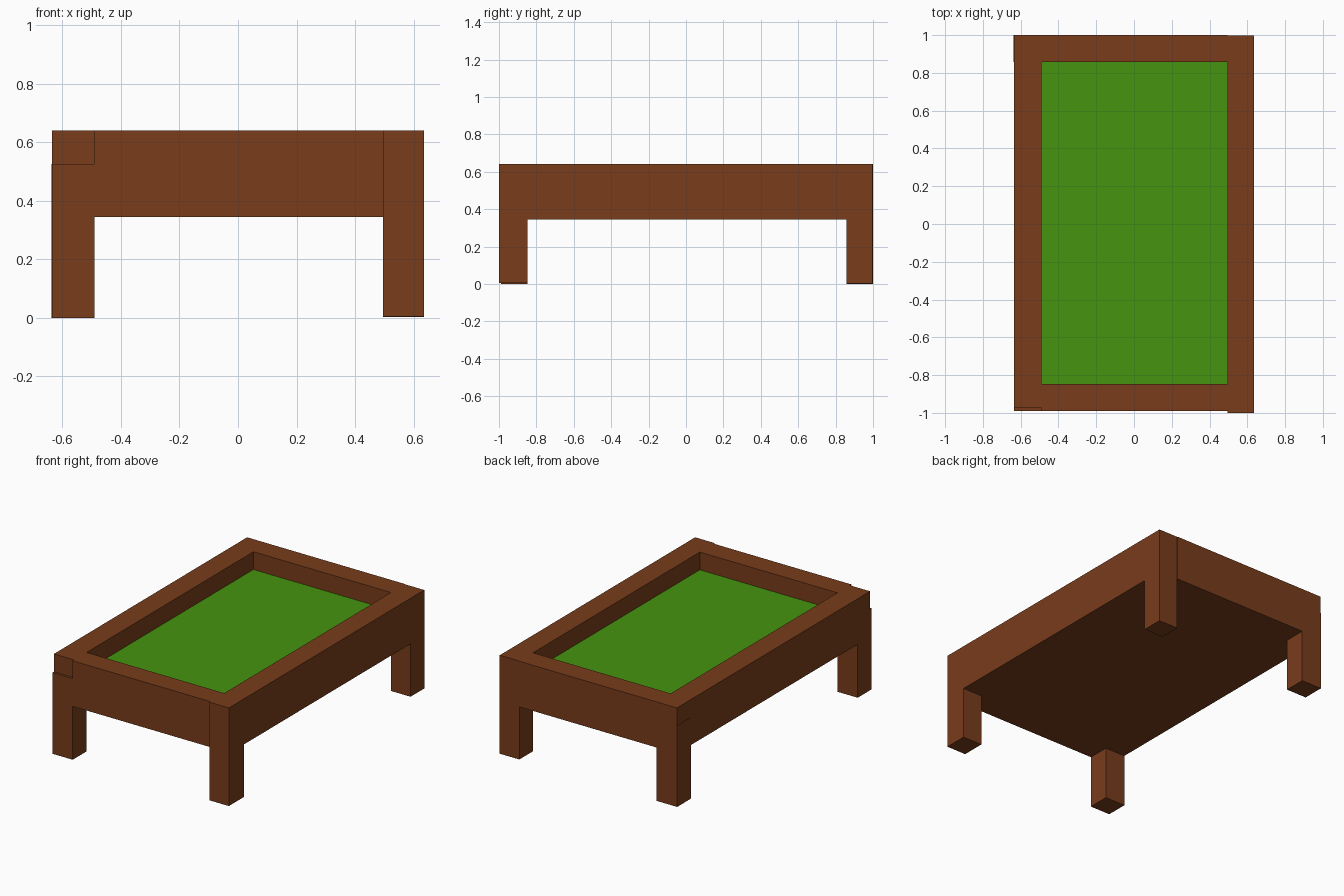
import bpy

if "Cube" in bpy.data.objects:
    bpy.data.objects.remove(bpy.data.objects["Cube"])


def material(name, rgb):
    m = bpy.data.materials.new(name)
    m.diffuse_color = (*rgb, 1)
    m.use_nodes = True
    m.node_tree.nodes["Principled BSDF"].inputs["Base Color"].default_value = m.diffuse_color
    return m


wood = material("wood", (0.188, 0.045, 0.011))
green = material("green_cloth", (0.061, 0.296, 0.0045))


def box(name, x, y, z, mat=wood):
    """Box from (min, max) ranges on each axis."""
    bpy.ops.mesh.primitive_cube_add(
        size=1, location=[(a + b) / 2 for a, b in (x, y, z)])
    ob = bpy.context.object
    ob.name = name
    ob.scale = [b - a for a, b in (x, y, z)]
    bpy.ops.object.transform_apply(location=False, rotation=False, scale=True)
    ob.data.materials.append(mat)
    return ob


TOP, BED, UNDER = 0.64, 0.525, 0.345
left, right = (-0.635, -0.49), (0.495, 0.635)
front, back = (-0.99, -0.848), (0.857, 0.997)
inner_x, inner_y = (left[1], right[0]), (front[1], back[0])

# Legs: the front right one is a full-height post, the others stop at bed level
box("front_right_leg", right, (-1.0, front[1]), (0.005, TOP))
box("front_left_leg", left, front, (0, BED))
box("back_left_leg", (-0.637, left[1]), (back[0], 1.0), (0, BED))
box("back_right_leg", right, back, (0.003, BED))

# Corner caps above the shorter legs
box("front_left_cap", left, (-0.975, front[1]), (BED, TOP))
box("back_left_cap", left, (back[0], 1.0), (BED, TOP))
box("back_right_cap", right, back, (BED, TOP))

# Rails between the corners
box("left_rail", left, inner_y, (UNDER, TOP))
box("right_rail", right, inner_y, (UNDER, TOP))
box("front_rail", inner_x, front, (UNDER, TOP))
box("back_rail", inner_x, (back[0], 1.0), (UNDER, TOP))

# Bed slab with the cloth on top
box("bed", inner_x, inner_y, (UNDER, BED - 0.01))
box("cloth", inner_x, inner_y, (BED - 0.01, BED), green)
